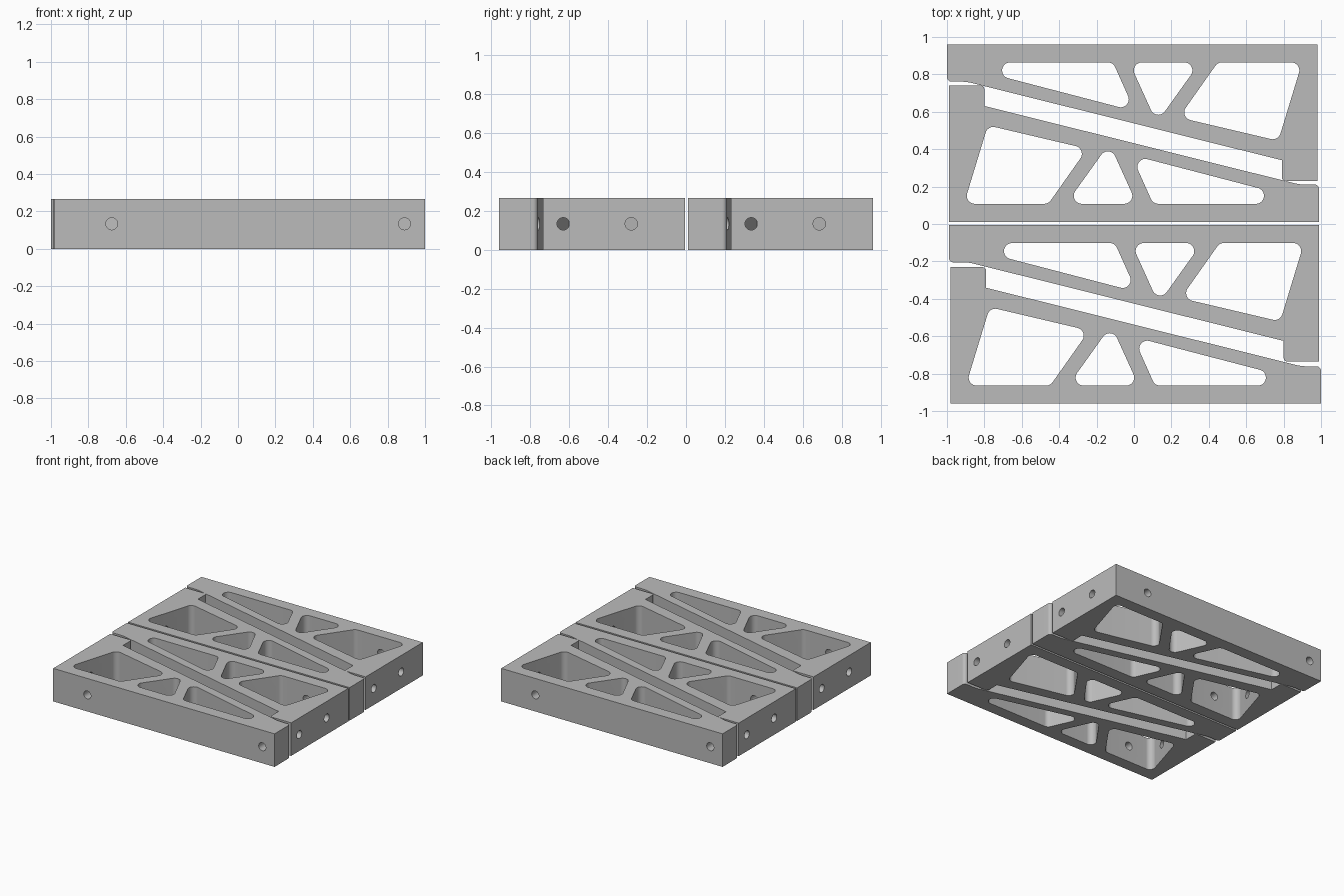
import bpy, bmesh
from math import cos, sin, tan, pi
from mathutils import Vector, Matrix
from mathutils.geometry import convex_hull_2d

if "Cube" in bpy.data.objects:
    bpy.data.objects.remove(bpy.data.objects["Cube"])

HEIGHT = 0.267
LENGTH = 1.98
DEPTH = 0.73
POCKET_R = 0.043
DRILL_R = 0.032

grey = bpy.data.materials.new("machined_grey")
grey.use_nodes = True
colour = (0.5, 0.5, 0.5, 1)
grey.diffuse_color = colour
grey.node_tree.nodes["Principled BSDF"].inputs["Base Color"].default_value = colour


def fillet(corners, steps=10):
    """Round each (x, y, radius) corner of a polygon with a tangent arc."""
    points = []
    for i, (x, y, r) in enumerate(corners):
        p = Vector((x, y))
        if r == 0:
            points.append(p)
            continue
        a = (Vector(corners[i - 1][:2]) - p).normalized()
        b = (Vector(corners[(i + 1) % len(corners)][:2]) - p).normalized()
        half = a.angle(b) / 2
        centre = p + (a + b).normalized() * (r / sin(half))
        start = p + a * (r / tan(half)) - centre
        end = p + b * (r / tan(half)) - centre
        sweep = start.angle_signed(end)
        for k in range(steps + 1):
            t = -sweep * k / steps
            points.append(centre + Matrix.Rotation(t, 2) @ start)
    return points


def rounded_hull(centres, r, steps=60):
    """Outline wrapped around equal circles."""
    pts = [Vector((x + r * cos(2 * pi * k / steps), y + r * sin(2 * pi * k / steps)))
           for x, y in centres for k in range(steps)]
    return [pts[i] for i in convex_hull_2d(pts)]


def add_prism(bm, outline, z0, z1):
    face = bm.faces.new([bm.verts.new((p.x, p.y, z0)) for p in outline])
    new = bmesh.ops.extrude_face_region(bm, geom=[face])["geom"]
    verts = [g for g in new if isinstance(g, bmesh.types.BMVert)]
    bmesh.ops.translate(bm, verts=verts, vec=(0, 0, z1 - z0))


def add_drill(bm, start, end):
    a, b = Vector(start), Vector(end)
    turn = (b - a).to_track_quat("Z", "Y").to_matrix().to_4x4()
    bmesh.ops.create_cone(bm, cap_ends=True, segments=40, radius1=DRILL_R, radius2=DRILL_R,
                          depth=(b - a).length,
                          matrix=Matrix.Translation((a + b) / 2) @ turn)


def make_object(name, bm):
    bmesh.ops.recalc_face_normals(bm, faces=bm.faces)
    mesh = bpy.data.meshes.new(name)
    bm.to_mesh(mesh)
    bm.free()
    mesh.materials.append(grey)
    obj = bpy.data.objects.new(name, mesh)
    bpy.context.collection.objects.link(obj)
    return obj


# Wedge plate, with its origin at the square corner of the long edge
body = bmesh.new()
add_prism(body, fillet([(0, 0, 0), (LENGTH, 0, 0), (LENGTH, -DEPTH, 0), (1.79, -DEPTH, 0.02),
                        (1.79, -0.62, 0), (0.105, -0.2, 0.25), (0, -0.2, 0.025)]), 0, HEIGHT)
master = make_object("wedge_plate", body)

# Truss pockets, cut right through the plate
pockets = [[(0.338, -0.14), (0.86, -0.14), (0.929, -0.294)],
           [(1.042, -0.14), (1.269, -0.14), (1.13, -0.334)],
           [(1.47, -0.14), (1.841, -0.14), (1.742, -0.465), (1.312, -0.364)]]
pocket_bm = bmesh.new()
for centres in pockets:
    add_prism(pocket_bm, rounded_hull(centres, POCKET_R), -0.1, HEIGHT + 0.1)

# Bolt holes in the long edge and the end face
mid = HEIGHT / 2
drill_bm = bmesh.new()
add_drill(drill_bm, (0.11, 0.1, mid), (0.11, -0.4, mid))
add_drill(drill_bm, (1.675, 0.1, mid), (1.675, -0.22, mid))
add_drill(drill_bm, (2.1, -0.276, mid), (1.72, -0.276, mid))
add_drill(drill_bm, (2.1, -0.626, mid), (1.7, -0.626, mid))

cutters = [make_object("pocket_cutter", pocket_bm), make_object("bolt_hole_cutter", drill_bm)]
for cutter in cutters:
    cutter.hide_render = True
    mod = master.modifiers.new(cutter.name, "BOOLEAN")
    mod.operation = "DIFFERENCE"
    mod.solver = "EXACT"
    mod.object = cutter

bpy.context.view_layer.update()
graph = bpy.context.evaluated_depsgraph_get()
plate_mesh = bpy.data.meshes.new_from_object(master.evaluated_get(graph))
for obj in cutters + [master]:
    bpy.data.objects.remove(obj)

# Two interlocking pairs: each pair is a plate and its half-turned twin
placements = {"back_pair_upper_wedge": (-1, 0.961, 0),
              "back_pair_lower_wedge": (0.99, 0.011, pi),
              "front_pair_upper_wedge": (-0.99, -0.005, 0),
              "front_pair_lower_wedge": (1, -0.961, pi)}
bpy.ops.object.select_all(action="DESELECT")
for name, (x, y, turn) in placements.items():
    wedge = bpy.data.objects.new(name, plate_mesh.copy())
    wedge.location = (x, y, 0)
    wedge.rotation_euler.z = turn
    bpy.context.collection.objects.link(wedge)
    wedge.select_set(True)
    bpy.context.view_layer.objects.active = wedge
bpy.ops.object.shade_smooth_by_angle(angle=pi / 7)
